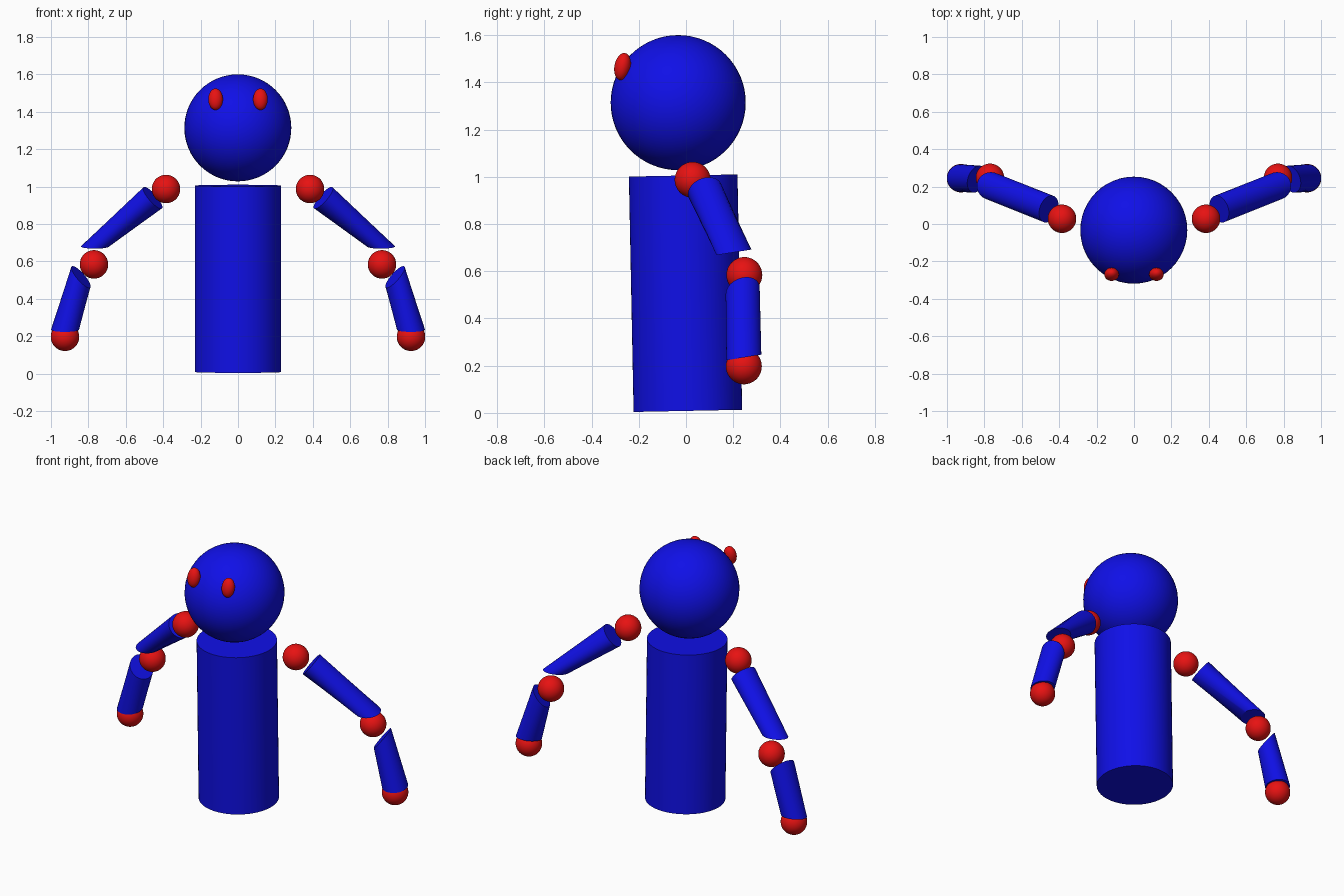
import bpy, bmesh, math
from mathutils import Vector

if "Cube" in bpy.data.objects:
    bpy.data.objects.remove(bpy.data.objects["Cube"])


def material(name, color):
    m = bpy.data.materials.new(name)
    m.diffuse_color = (*color, 1)
    m.use_nodes = True
    m.node_tree.nodes["Principled BSDF"].inputs["Base Color"].default_value = m.diffuse_color
    return m


BLUE = material("blue", (0.005, 0.005, 0.8))
RED = material("red", (0.8, 0.006, 0.006))


def finish(obj, name, mat):
    obj.name = name
    obj.data.materials.append(mat)
    bpy.ops.object.select_all(action='DESELECT')
    obj.select_set(True)
    bpy.context.view_layer.objects.active = obj
    bpy.ops.object.shade_smooth_by_angle(angle=math.radians(40))
    return obj


def ball(name, center, size, mat, tilt=0.0):
    bpy.ops.mesh.primitive_uv_sphere_add(segments=48, ring_count=32, radius=1,
                                         location=center, rotation=(tilt, 0, 0))
    obj = bpy.context.object
    obj.scale = size
    return finish(obj, name, mat)


def ring(center, normal, radius, sides):
    n = Vector(normal).normalized()
    y = Vector((0, 1, 0))
    u = (y - n * n.dot(y)).normalized()
    v = n.cross(u)
    angles = [2 * math.pi * i / sides for i in range(sides)]
    return [Vector(center) + radius * (u * math.cos(a) + v * math.sin(a)) for a in angles]


def limb(name, start, start_normal, end, end_normal, side, radius=0.075, sides=40):
    """Tube between two differently tilted round ends; side = -1 mirrors in x."""
    bm = bmesh.new()
    loops = []
    for c, n in ((start, start_normal), (end, end_normal)):
        loops.append([bm.verts.new((p.x * side, p.y, p.z)) for p in ring(c, n, radius, sides)])
    a, b = loops
    for i in range(sides):
        j = (i + 1) % sides
        bm.faces.new((a[i], a[j], b[j], b[i]))
    bm.faces.new(a)
    bm.faces.new(b)
    bmesh.ops.recalc_face_normals(bm, faces=bm.faces)
    mesh = bpy.data.meshes.new(name)
    bm.to_mesh(mesh)
    bm.free()
    obj = bpy.data.objects.new(name, mesh)
    bpy.context.collection.objects.link(obj)
    return finish(obj, name, BLUE)


# Body, leaning very slightly forward
bpy.ops.mesh.primitive_cylinder_add(vertices=64, radius=0.23, depth=0.997,
                                    location=(0, -0.002, 0.507), rotation=(0.02, 0, 0))
finish(bpy.context.object, "body", BLUE)

# Head
ball("head", (-0.001, -0.033, 1.314), (0.286,) * 3, BLUE)

# Ends of the arm tubes: upper ends face along the upper arm, lower ends face down
along_arm = (0.72, 0.28, -0.63)
downward = (0, 0.16, -1)

for side, label in ((-1, "left"), (1, "right")):
    # Eye
    ball(f"{label}_eye", (side * 0.12, -0.269, 1.467), (0.039, 0.034, 0.058), RED, -0.2)
    # Joints
    for part, (x, y, z) in (("shoulder", (0.385, 0.028, 0.987)),
                            ("elbow", (0.77, 0.247, 0.584)),
                            ("hand", (0.925, 0.245, 0.197))):
        ball(f"{label}_{part}", (side * x, y, z), (0.076,) * 3, RED)
    # Arm segments
    limb(f"{label}_upper_arm", (0.456, 0.08, 0.94), along_arm,
         (0.765, 0.203, 0.68), downward, side)
    limb(f"{label}_forearm", (0.84, 0.24, 0.517), along_arm,
         (0.925, 0.245, 0.235), downward, side)
